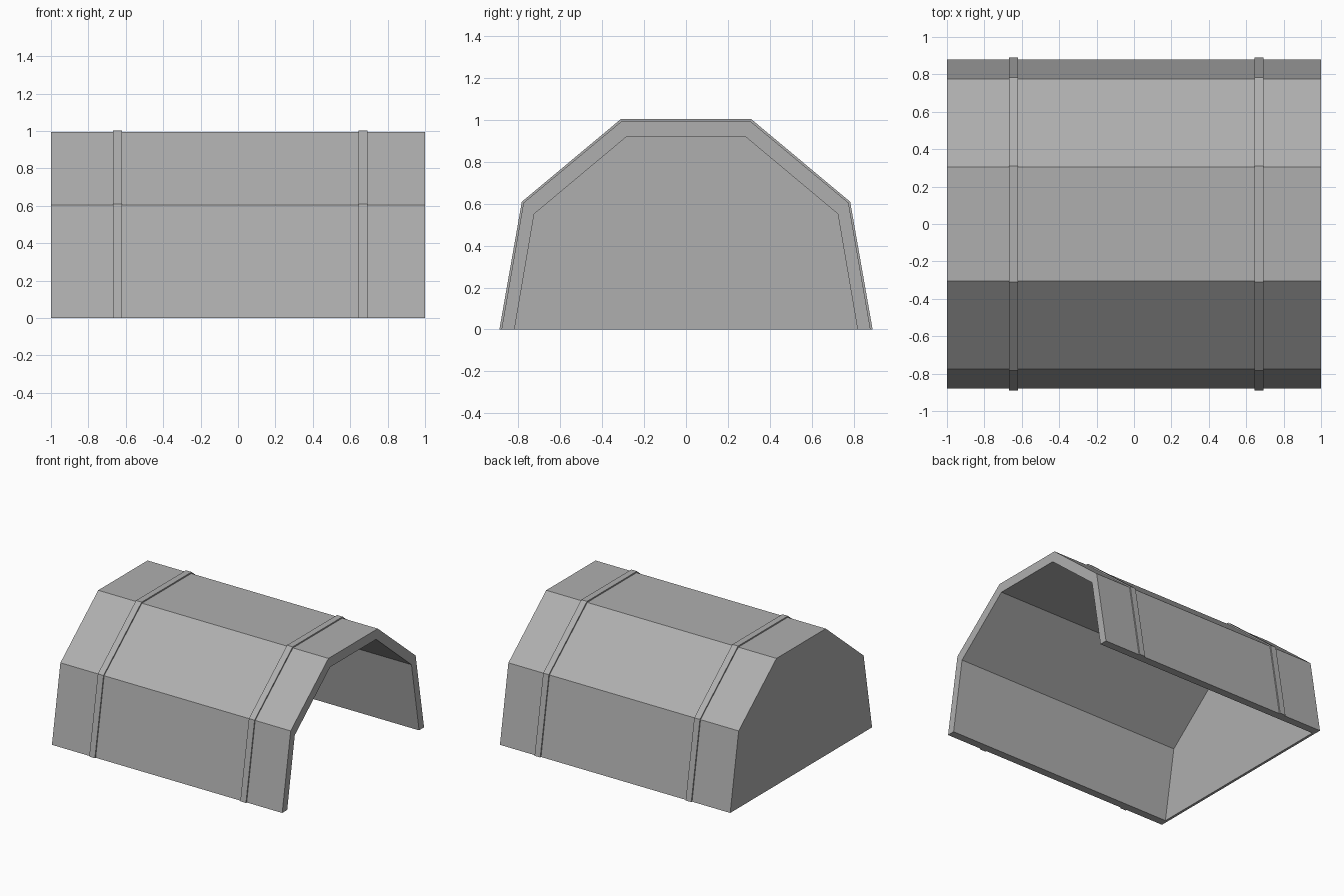
import bpy, bmesh

if "Cube" in bpy.data.objects:
    bpy.data.objects.remove(bpy.data.objects["Cube"])

# Half profiles (y, z) from the foot up to the roof edge
OUTER = [(0.88, 0), (0.775, 0.604), (0.306, 0.994)]
INNER = [(0.818, 0), (0.724, 0.551), (0.285, 0.918)]
BAND = [(0.89, 0), (0.783, 0.609), (0.31, 1.004)]

# Dark grey finish
grey = bpy.data.materials.new("dark_grey")
grey.diffuse_color = (0.43, 0.43, 0.43, 1)
grey.use_nodes = True
grey.node_tree.nodes["Principled BSDF"].inputs["Base Color"].default_value = grey.diffuse_color


def full(half):
    return half + [(-y, z) for y, z in reversed(half)]


def extrude(name, loop, faces, x0, x1):
    """Extrude flat cap faces (index lists into loop) from x0 to x1."""
    bm = bmesh.new()
    verts = [bm.verts.new((x0, y, z)) for y, z in loop]
    caps = [bm.faces.new([verts[i] for i in f]) for f in faces]
    geom = bmesh.ops.extrude_face_region(bm, geom=caps, use_keep_orig=True)["geom"]
    moved = [g for g in geom if isinstance(g, bmesh.types.BMVert)]
    bmesh.ops.translate(bm, verts=moved, vec=(x1 - x0, 0, 0))
    bmesh.ops.recalc_face_normals(bm, faces=bm.faces)
    mesh = bpy.data.meshes.new(name)
    bm.to_mesh(mesh)
    bm.free()
    mesh.materials.append(grey)
    ob = bpy.data.objects.new(name, mesh)
    bpy.context.collection.objects.link(ob)
    return ob


def arch(name, outer, inner, x0, x1):
    loop = full(outer) + full(inner)
    n = len(loop) // 2
    quads = [[i, i + 1, n + i + 1, n + i] for i in range(n - 1)]
    return extrude(name, loop, quads, x0, x1)


# Faceted shelter shell, open at +x
arch("shelter_shell", OUTER, INNER, -0.98, 1.0)

# Closed end wall at -x
extrude("end_wall", full(OUTER), [range(6)], -1.0, -0.98)

# Raised straps over the shell
for name, x in (("strap_left", -0.645), ("strap_right", 0.667)):
    arch(name, BAND, OUTER, x - 0.024, x + 0.025)
